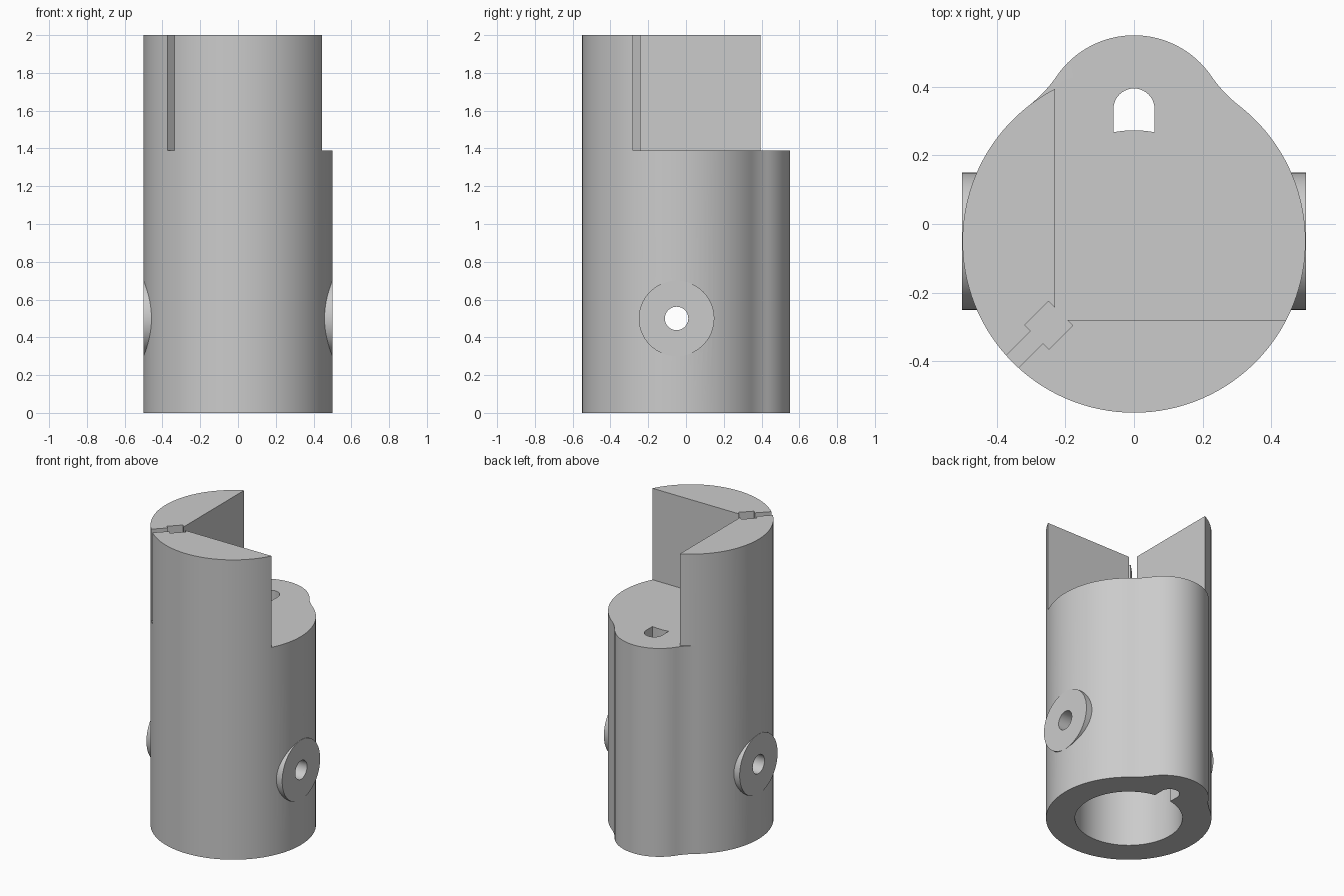
import bpy, bmesh, math
from mathutils import Vector, Matrix

if "Cube" in bpy.data.objects:
    bpy.data.objects.remove(bpy.data.objects["Cube"], do_unlink=True)

HEIGHT, SHELF = 2.0, 1.39
CY, R = -0.05, 0.5              # main barrel centre and radius
LY, LR, FILLET = 0.277, 0.273, 0.385   # rear lobe and blend radius
BORE_R, BORE_TOP = 0.325, 1.22

grey = bpy.data.materials.new("light grey")
grey.use_nodes = True
grey.diffuse_color = (0.6, 0.6, 0.6, 1)
grey.node_tree.nodes["Principled BSDF"].inputs["Base Color"].default_value = (0.6, 0.6, 0.6, 1)


def arc(cx, cy, r, start, end, n):
    """Points along an arc, angles in radians, both ends included."""
    steps = [start + (end - start) * i / n for i in range(n + 1)]
    return [(cx + r * math.cos(a), cy + r * math.sin(a)) for a in steps]


def prism(name, outline, z0, z1):
    bm = bmesh.new()
    face = bm.faces.new([bm.verts.new((x, y, z0)) for x, y in outline])
    top = bmesh.ops.extrude_face_region(bm, geom=[face])["geom"]
    bmesh.ops.translate(bm, vec=(0, 0, z1 - z0),
                        verts=[v for v in top if isinstance(v, bmesh.types.BMVert)])
    bmesh.ops.recalc_face_normals(bm, faces=bm.faces)
    mesh = bpy.data.meshes.new(name)
    bm.to_mesh(mesh)
    bm.free()
    mesh.materials.append(grey)
    obj = bpy.data.objects.new(name, mesh)
    bpy.context.collection.objects.link(obj)
    return obj


def cross_rod(name, r, half):
    """Cylinder along x through the barrel, at the pin height."""
    rod = prism(name, arc(0, 0, r, 0, math.tau, 64)[:-1], -half, half)
    rod.data.transform(Matrix.Translation((0, CY, 0.5)) @ Matrix.Rotation(math.pi / 2, 4, 'Y'))
    return rod


def combine(target, tool, operation='DIFFERENCE'):
    tool.hide_render = True
    mod = target.modifiers.new(tool.name, 'BOOLEAN')
    mod.operation, mod.solver, mod.object = operation, 'EXACT', tool
    bpy.context.view_layer.objects.active = target
    bpy.ops.object.modifier_apply(modifier=mod.name)
    bpy.data.objects.remove(tool, do_unlink=True)


# Barrel outline: big circle blended into the rear lobe
d, a, b = LY - CY, R + FILLET, LR + FILLET
main_ang = math.pi / 2 - math.acos((d * d + a * a - b * b) / (2 * d * a))
fx, fy = a * math.cos(main_ang), CY + a * math.sin(main_ang)
lobe_ang = math.atan2(fy - LY, fx)
outline = arc(0, CY, R, math.pi - main_ang, math.tau + main_ang, 96)
outline += arc(fx, fy, FILLET, main_ang + math.pi, lobe_ang + math.pi, 10)[1:]
outline += arc(0, LY, LR, lobe_ang, math.pi - lobe_ang, 32)[1:]
outline += arc(-fx, fy, FILLET, -lobe_ang, -main_ang, 10)[1:-1]
body = prism("socket_body", outline, 0, HEIGHT)

# Flat round side bosses
combine(body, cross_rod("side_bosses", 0.2, 0.501), 'UNION')

# Corner notch above the shelf
notch = [(-0.23, -0.28), (1, -0.28), (1, 1), (-0.23, 1)]
combine(body, prism("corner_notch", notch, SHELF, 2.2))

# Trim the lobe off the upper wall so it follows the circle
trim = arc(0, CY, R, math.pi - main_ang, math.radians(105), 10)
trim += arc(0, CY, 0.9, math.radians(105), math.pi - main_ang, 4)
combine(body, prism("lobe_trim", trim, SHELF, 2.2))

# Diagonal slot: square pocket with a narrow slit to the outside
diag = Vector((1, 1)).normalized()
side = Vector((1, -1)).normalized()
for name, near, far, half in (("square_pocket", -0.335, -0.433, 0.05),
                              ("narrow_slit", -0.38, -0.9, 0.025)):
    corners = ((near, -half), (near, half), (far, half), (far, -half))
    pts = [tuple(diag * u + side * (0.033 + v)) for u, v in corners]
    combine(body, prism(name, pts, SHELF, 2.2))

# Bore from below, and the arched keyway running up through the shelf
combine(body, prism("bore", arc(0, CY, BORE_R, 0, math.tau, 72)[:-1], -0.1, BORE_TOP))
half_ang = math.asin(0.06 / BORE_R)
keyway = arc(0, 0.335, 0.06, 0, math.pi, 20)
keyway += arc(0, CY, BORE_R - 0.002, math.pi / 2 + half_ang, math.pi / 2 - half_ang, 8)
combine(body, prism("keyway", keyway, -0.1, 1.6))

# Pin hole through both bosses
combine(body, cross_rod("pin_hole", 0.062, 0.7))

bpy.ops.object.select_all(action='DESELECT')
body.select_set(True)
bpy.context.view_layer.objects.active = body
bpy.ops.object.shade_smooth_by_angle(angle=math.radians(25))
